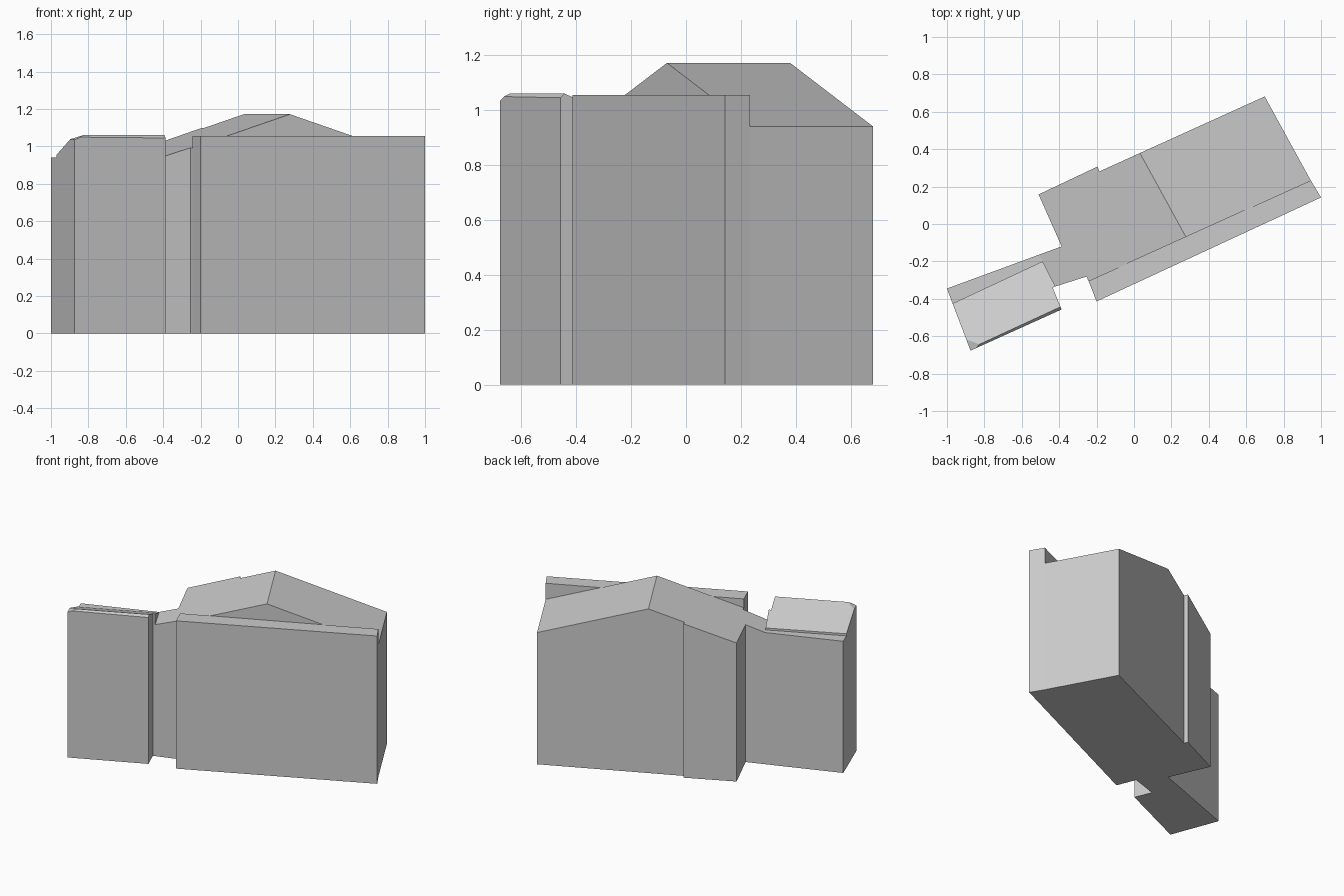
import bpy
import bmesh
from mathutils import Vector

cube = bpy.data.objects.get("Cube")
if cube:
    bpy.data.objects.remove(cube, do_unlink=True)

grey = bpy.data.materials.new("plain_grey")
grey.use_nodes = True
grey.diffuse_color = (0.6, 0.6, 0.6, 1)
grey.node_tree.nodes["Principled BSDF"].inputs["Base Color"].default_value = (0.6, 0.6, 0.6, 1)


def block(name, footprint, height, roof_planes=()):
    """Extrude a footprint, then trim it below each roof plane (three points)."""
    bm = bmesh.new()
    base = bm.faces.new([bm.verts.new((x, y, 0)) for x, y in footprint])
    top = bmesh.ops.extrude_face_region(bm, geom=[base])["geom"]
    bmesh.ops.translate(bm, vec=(0, 0, height),
                        verts=[v for v in top if isinstance(v, bmesh.types.BMVert)])
    for p, q, r in roof_planes:
        normal = (Vector(q) - Vector(p)).cross(Vector(r) - Vector(p)).normalized()
        if normal.z < 0:
            normal.negate()
        bmesh.ops.bisect_plane(bm, geom=bm.verts[:] + bm.edges[:] + bm.faces[:], dist=1e-5,
                               plane_co=p, plane_no=normal, clear_outer=True)
        bmesh.ops.holes_fill(bm, edges=[e for e in bm.edges if e.is_boundary], sides=0)
    bmesh.ops.recalc_face_normals(bm, faces=bm.faces)
    mesh = bpy.data.meshes.new(name)
    bm.to_mesh(mesh)
    bm.free()
    mesh.materials.append(grey)
    obj = bpy.data.objects.new(name, mesh)
    bpy.context.collection.objects.link(obj)


# Shared corners
link_back, link_front = (-0.489, -0.2), (-0.42, -0.334)
link_outer = (-0.505, -0.163)
parapet_west, parapet_east = (-0.243, -0.305), (0.945, 0.233)
annex_back = (-0.97, -0.425)
ridge = [(0.03, 0.382, 1.172), (0.278, -0.07, 1.172)]

# Main hall: gabled roof whose west slope runs down to the link
block("main_hall",
      [link_back, link_front, (-0.254, -0.281), parapet_west, parapet_east,
       (0.699, 0.682), (-0.185, 0.281), (-0.195, 0.307), (-0.51, 0.158),
       (-0.387, -0.12), link_outer],
      1.5,
      [ridge + [(*link_back, 0.94)], ridge + [(0.699, 0.682, 0.94)]])

# Flat-topped strip along the front of the hall
block("front_parapet", [parapet_west, (-0.2, -0.414), (1, 0.142), parapet_east], 1.055)

# Low flat strip behind the annex
block("rear_strip", [annex_back, link_back, link_outer, (-1, -0.345)], 0.94)

# Annex: roof rising to a ridge near the front, with a clipped corner
crest = [(-0.826, -0.643, 1.06), (-0.387, -0.44, 1.06)]
block("annex",
      [annex_back, (-0.874, -0.677), (-0.387, -0.457), (-0.435, -0.34),
       link_front, link_back],
      1.5,
      [crest + [(*annex_back, 0.955)],
       crest + [(-0.387, -0.457, 1.045)],
       [crest[0], (-0.874, -0.677, 1.035), (-0.901, -0.618, 1.037)]])
